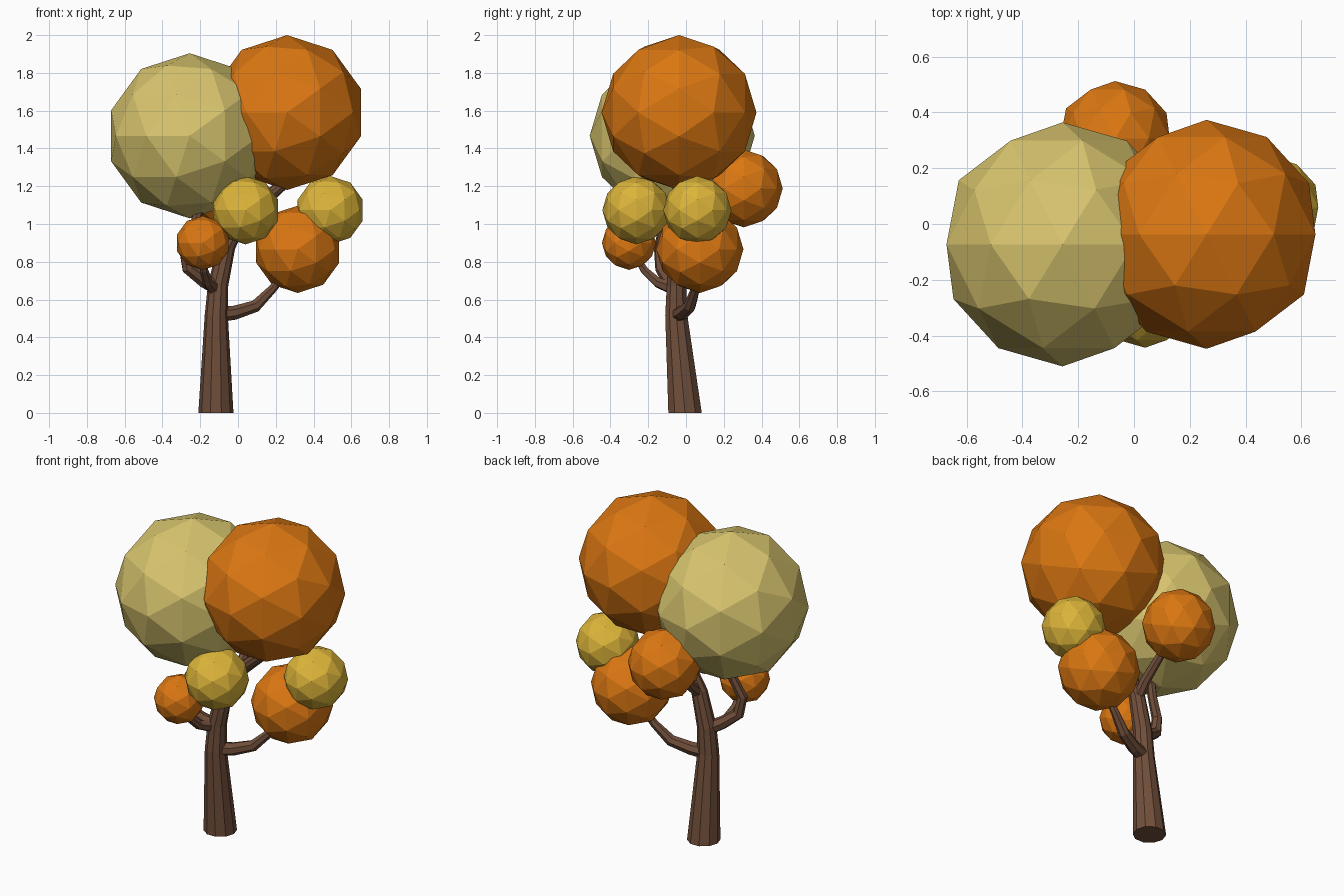
import bpy, bmesh, math
from mathutils import Vector, Matrix

if "Cube" in bpy.data.objects:
    bpy.data.objects.remove(bpy.data.objects["Cube"])


def material(name, rgb):
    m = bpy.data.materials.new(name)
    m.diffuse_color = (*rgb, 1)
    m.use_nodes = True
    m.node_tree.nodes["Principled BSDF"].inputs["Base Color"].default_value = m.diffuse_color
    return m


bark = material("brown bark", (0.165, 0.078, 0.043))
orange = material("orange leaves", (0.71, 0.185, 0.006))
khaki = material("pale olive leaves", (0.69, 0.56, 0.157))
yellow = material("yellow leaves", (0.72, 0.46, 0.042))


def add_object(name, bm, mat):
    bmesh.ops.recalc_face_normals(bm, faces=bm.faces)
    mesh = bpy.data.meshes.new(name)
    bm.to_mesh(mesh)
    bm.free()
    mesh.materials.append(mat)
    ob = bpy.data.objects.new(name, mesh)
    bpy.context.collection.objects.link(ob)
    return ob


def leaf_ball(name, centre, radius, mat):
    bm = bmesh.new()
    turn = Matrix.Translation(centre) @ Matrix.Rotation(-math.pi / 2, 4, 'X')
    bmesh.ops.create_icosphere(bm, subdivisions=2, radius=radius, matrix=turn)
    add_object(name, bm, mat)


def limb(name, points, sides, flat_start=False):
    """Tapered tube through (x, y, z, radius) points."""
    bm = bmesh.new()
    pos = [Vector(p[:3]) for p in points]
    side = Vector((1, 0, 0)) if flat_start else Vector((0, 1, 0))
    rings = []
    for i, p in enumerate(pos):
        tangent = (pos[min(i + 1, len(pos) - 1)] - pos[max(i - 1, 0)]).normalized()
        if flat_start and i == 0:
            tangent = Vector((0, 0, 1))
        side = (side - tangent * side.dot(tangent)).normalized()
        other = tangent.cross(side)
        r = points[i][3]
        rings.append([bm.verts.new(p + r * (math.cos(a) * side + math.sin(a) * other))
                      for a in (2 * math.pi * k / sides for k in range(sides))])
    for a, b in zip(rings, rings[1:]):
        for k in range(sides):
            n = (k + 1) % sides
            bm.faces.new((a[k], a[n], b[n], b[k]))
    bm.faces.new(rings[0])
    bm.faces.new(rings[-1])
    add_object(name, bm, bark)


# Trunk, bending right into the tall orange crown
limb("trunk", [(-.117, -.005, 0, .093), (-.115, -.052, .52, .061),
               (-.105, -.05, .68, .054), (-.06, -.045, .88, .046),
               (.0, -.04, 1.0, .04), (.11, -.04, 1.1, .036),
               (.27, -.04, 1.24, .03)], 10, True)

# Branches
limb("right_branch", [(-.11, -.045, .52, .042), (-.02, -.02, .53, .038),
                      (.09, .02, .565, .033), (.18, .05, .655, .024),
                      (.3, .07, .8, .018)], 7)
limb("left_branch", [(-.10, -.055, .66, .042), (-.18, -.09, .7, .038),
                     (-.265, -.13, .765, .034), (-.285, -.14, .87, .03),
                     (-.235, -.12, .98, .027), (-.2, -.1, 1.1, .025)], 7)
limb("front_twig", [(-.13, -.07, .66, .036), (-.16, -.15, .69, .028),
                    (-.18, -.22, .755, .022), (-.187, -.29, .87, .016)], 6)
limb("back_branch", [(-.06, -.045, .87, .034), (-.05, .04, .95, .03),
                     (-.055, .13, 1.03, .026), (-.066, .27, 1.16, .02)], 7)

# Foliage
leaf_ball("left_crown", (-.256, -.073, 1.467), .437, khaki)
leaf_ball("right_crown", (.26, -.037, 1.59), .41, orange)
leaf_ball("lower_right_foliage", (.316, .073, .866), .231, orange)
leaf_ball("back_foliage", (-.068, .306, 1.188), .206, orange)
leaf_ball("lower_left_foliage", (-.187, -.302, .9), .143, orange)
leaf_ball("front_yellow_foliage", (.04, -.262, 1.073), .181, yellow)
leaf_ball("right_yellow_foliage", (.488, .06, 1.073), .181, yellow)
